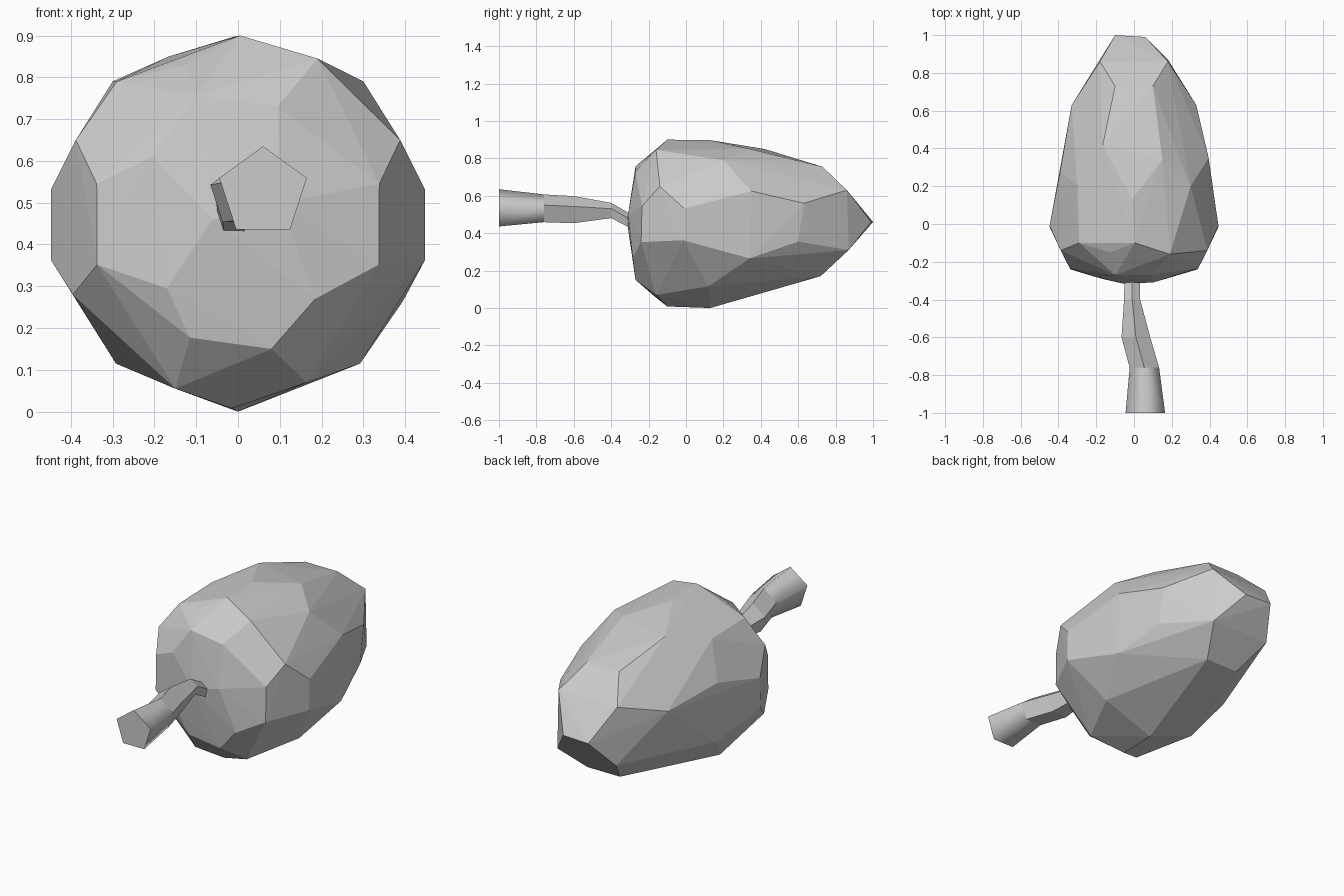
import bpy, bmesh, math


def finish(bm, name):
    bmesh.ops.recalc_face_normals(bm, faces=bm.faces)
    mesh = bpy.data.meshes.new(name)
    bm.to_mesh(mesh)
    bm.free()
    obj = bpy.data.objects.new(name, mesh)
    bpy.context.collection.objects.link(obj)


# Nut body: faceted shell wrapped around a few measured corners
paired = [  # corners repeated on both sides of x = 0
    (0.338, -0.235, 0.545), (0.337, -0.24, 0.352),
    (0.447, -0.01, 0.532), (0.447, -0.015, 0.362),
    (0.388, -0.14, 0.65), (0.30, 0.20, 0.79), (0.292, 0.12, 0.115),
    (0.10, 0.73, 0.755), (0.18, 0.86, 0.63), (0.18, 0.87, 0.31),
    (0.10, 0.72, 0.17), (0.33, 0.63, 0.56),
]
single = [
    (-0.06, -0.315, 0.46), (0.1, -0.31, 0.5), (-0.1, -0.27, 0.757),
    (0.095, -0.27, 0.73), (0.08, -0.27, 0.15), (-0.115, -0.27, 0.177),
    (-0.205, -0.28, 0.61), (-0.17, -0.29, 0.295), (0.185, -0.285, 0.27),
    (0.005, -0.1, 0.9), (-0.01, 0.13, 0.897), (-0.015, -0.1, 0.008),
    (0, 0.13, 0), (0.19, -0.16, 0.845), (-0.125, -0.15, 0.83),
    (-0.29, -0.1, 0.79), (0.165, -0.16, 0.07), (-0.15, -0.16, 0.055),
    (-0.395, -0.12, 0.28), (-0.39, 0.28, 0.6), (-0.38, 0.28, 0.27),
    (0.395, 0.34, 0.265), (0.395, 0.35, 0.625), (0.33, 0.6, 0.355),
    (-0.165, 0.42, 0.85), (0.15, 0.34, 0.85),
    (-0.1, 1.0, 0.46), (0.06, 0.99, 0.46),
]
bm = bmesh.new()
for x, y, z in paired:
    bm.verts.new((x, y, z))
    bm.verts.new((-x, y, z))
for p in single:
    bm.verts.new(p)
hull = bmesh.ops.convex_hull(bm, input=bm.verts)
loose = [v for v in bm.verts if not v.link_faces]
bmesh.ops.delete(bm, geom=loose, context='VERTS')
finish(bm, "nut_body")

# Stem: crooked five-sided tube flaring towards the cut end
path = [  # x, y, z, radius
    (0.06, -1.0, 0.525, 0.11), (0.055, -0.76, 0.525, 0.082),
    (0.01, -0.6, 0.518, 0.08), (-0.01, -0.4, 0.517, 0.045),
    (-0.01, -0.29, 0.457, 0.042),
]
bm = bmesh.new()
rings = []
for x, y, z, r in path:
    angles = [math.pi / 2 + i * math.tau / 5 for i in range(5)]
    rings.append([bm.verts.new((x + r * math.cos(a), y, z + r * math.sin(a)))
                  for a in angles])
for k in range(4):
    for i in range(5):
        j = (i + 1) % 5
        f = bm.faces.new((rings[k][i], rings[k][j],
                          rings[k + 1][j], rings[k + 1][i]))
        f.smooth = k == 0
bm.faces.new(rings[0])
bm.faces.new(rings[-1])
for ring in rings[:2]:
    for i in range(5):
        bm.edges.get((ring[i], ring[(i + 1) % 5])).smooth = False
finish(bm, "stem")
